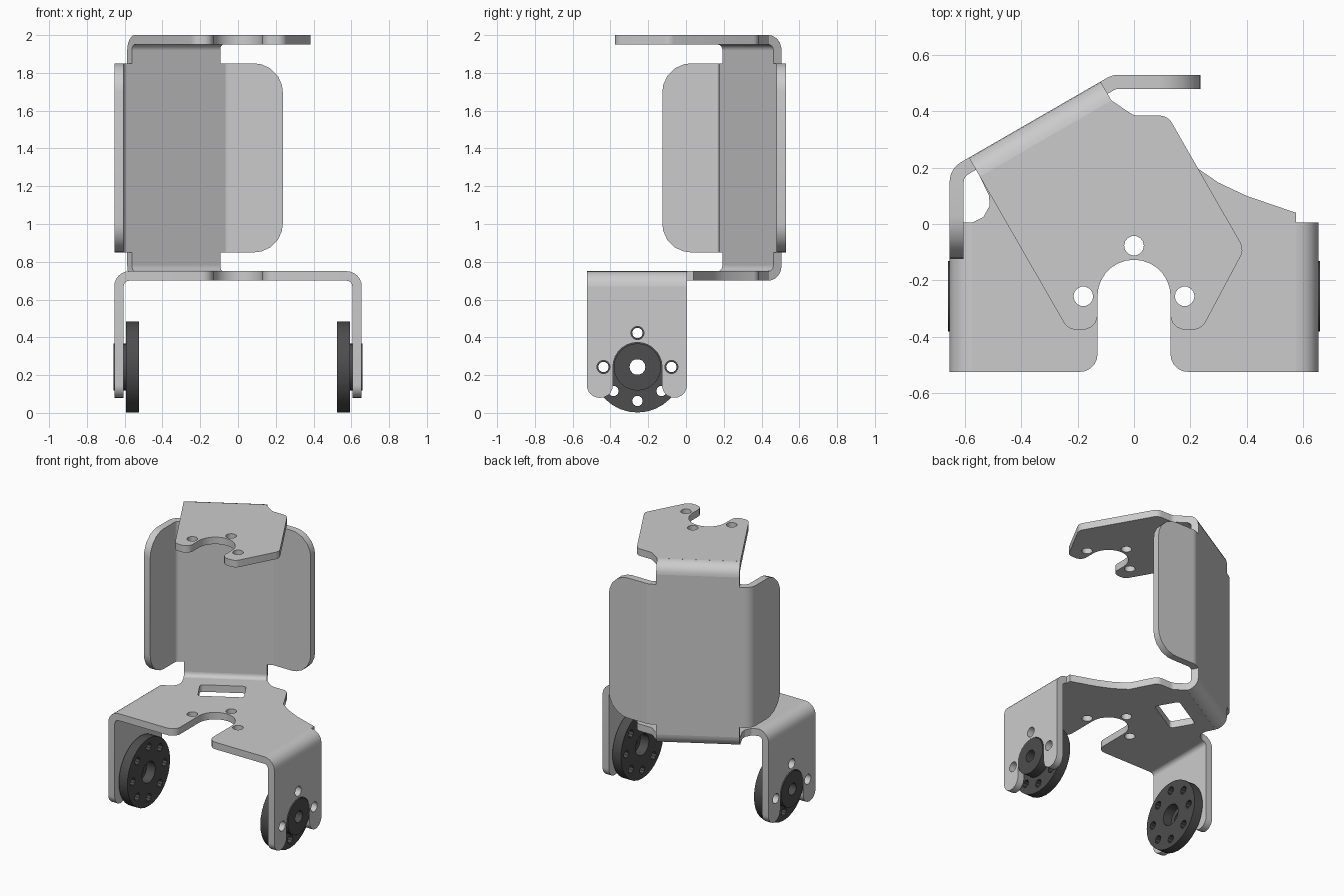
import bpy, bmesh
from math import sin, cos, pi, radians
from mathutils import Matrix, Vector

if "Cube" in bpy.data.objects:
    bpy.data.objects.remove(bpy.data.objects["Cube"])

U = Vector((cos(pi / 6), sin(pi / 6), 0))    # along the slanted back wall
V = Vector((-sin(pi / 6), cos(pi / 6), 0))   # outward from the back wall
X, Y, Z = Vector((1, 0, 0)), Vector((0, 1, 0)), Vector((0, 0, 1))
parts = []


def frame(a, b, c):
    return Matrix((a, b, c)).transposed().to_4x4()


def arc(cx, cy, r, a0, a1, n=10):
    return [(cx + r * cos(radians(a0 + (a1 - a0) * i / n)),
             cy + r * sin(radians(a0 + (a1 - a0) * i / n))) for i in range(n + 1)]


def circle(cx, cy, r, n=14):
    return arc(cx, cy, r, 0, 360, n)[:-1]


def rounded(pts, n=5):
    """Outline from (x, y) or (x, y, radius) corners."""
    out = []
    for i, p in enumerate(pts):
        if len(p) < 3:
            out.append(p)
            continue
        c = Vector(p[:2])
        d0 = (Vector(pts[i - 1][:2]) - c).normalized()
        d1 = (Vector(pts[(i + 1) % len(pts)][:2]) - c).normalized()
        half = d0.angle(d1) / 2
        mid = c + (d0 + d1).normalized() * p[2] / sin(half)
        t = p[2] * cos(half) / sin(half)
        v0, v1 = c + d0 * t - mid, c + d1 * t - mid
        for k in range(n + 1):
            v = v0.lerp(v1, k / n).normalized() * p[2]
            out.append((mid.x + v.x, mid.y + v.y))
    return out


def plate(name, loops, lo, hi, mat=Matrix.Identity(4), material=None):
    """Extrude an outline with holes from lo to hi along the frame's third axis."""
    cu = bpy.data.curves.new(name, 'CURVE')
    cu.dimensions, cu.fill_mode, cu.extrude = '2D', 'BOTH', (hi - lo) / 2
    for loop in loops:
        s = cu.splines.new('POLY')
        s.points.add(len(loop) - 1)
        for p, q in zip(s.points, loop):
            p.co = (q[0], q[1], 0, 1)
        s.use_cyclic_u = True
    tmp = bpy.data.objects.new(name + "_curve", cu)
    bpy.context.collection.objects.link(tmp)
    dg = bpy.context.evaluated_depsgraph_get()
    me = bpy.data.meshes.new_from_object(tmp.evaluated_get(dg))
    bpy.data.objects.remove(tmp)
    me.transform(mat @ Matrix.Translation((0, 0, (lo + hi) / 2)))
    bm = bmesh.new()
    bm.from_mesh(me)
    bmesh.ops.remove_doubles(bm, verts=bm.verts, dist=1e-5)
    bmesh.ops.recalc_face_normals(bm, faces=bm.faces)
    bm.to_mesh(me)
    bm.free()
    me.name = name
    me.materials.clear()
    if material:
        me.materials.append(material)
    ob = bpy.data.objects.new(name, me)
    bpy.context.collection.objects.link(ob)
    parts.append(ob)


def bend(name, cx, cy, a0, a1, lo, hi, mat=Matrix.Identity(4)):
    plate(name, [arc(cx, cy, .08, a0, a1, 6) + arc(cx, cy, .03, a1, a0, 6)], lo, hi, mat)


WALL, PROFILE = frame(U, Z, V), frame(V, Z, U)
YZ, XZ = frame(Y, Z, X), frame(X, Z, Y)
dark = bpy.data.materials.new("dark_metal")
dark.diffuse_color = (.075, .075, .075, 1)
dark.use_nodes = True
dark.node_tree.nodes["Principled BSDF"].inputs["Base Color"].default_value = dark.diffuse_color

# Shared plate features: U-slot, bolt holes and the neck to the wall
HY = -.257
slot = arc(0, HY, .13, 180, 0, 14)
bolts = [circle(sin(a) * .18, HY + cos(a) * .18, .035) for a in (-pi / 2, 0, pi / 2)]


def uv(u, v):
    p = U * u + V * v
    return (p.x, p.y)


NL, NR = -.39, .15
neck_l, neck_r = uv(NL, .42), uv(NR, .42)
relief_r = [(.12, .385, .05), (0, .385, .05)]

# Top plate
plate("top_plate", [rounded(
    [neck_l, (-.235, -.375, .05), (-.13, -.375, .05)] + slot +
    [(.13, -.375, .05), (.24, -.375, .05), (.392, -.09, .05)] + relief_r + [neck_r])]
    + bolts, 1.95, 2.0)

# Lower plate with a rectangular cable slot
window = rounded([uv(-.125 + a * .15, .235 + b * .085) + (.02,)
                  for a, b in ((-1, -1), (1, -1), (1, 1), (-1, 1))])
plate("lower_plate", [rounded(
    [(-.575, .005), (-.575, -.525), (-.13, -.525, .06)] + slot +
    [(.13, -.525, .06), (.575, -.525), (.575, .04), (.40, .10), (.30, .147), (.215, .205)] +
    relief_r + [neck_r, neck_l, (-.515, .10), (-.513, .065), (-.535, .025)])]
    + bolts + [window], .70, .75)

# Back wall with its rolled top and bottom edges
WL, WR, Z0, Z1 = -.423, .178, .85, 1.85
plate("back_wall", [[(NL, .78), (NR, .78), (NR, Z0), (WR, Z0), (WR, Z1), (NR, Z1),
                     (NR, 1.92), (NL, 1.92), (NL, Z1), (WL, Z1), (WL, Z0), (NL, Z0)]],
      .4475, .4975, WALL)
bend("wall_top_bend", .4175, 1.92, 0, 90, NL, NR, PROFILE)
bend("wall_bottom_bend", .4175, .78, -90, 0, NL, NR, PROFILE)

# Side flanges of the wall
bend("right_flange_bend", -.055, .45, 90, 120, Z0, Z1)
plate("right_flange", [rounded([(-.055, Z0), (.237, Z0, .15), (.237, Z1, .15), (-.055, Z1)])],
      .48, .53, XZ)
bend("left_flange_bend", -.575, .15, 120, 180, Z0, Z1)
plate("left_flange", [rounded([(.15, Z0), (-.125, Z0, .15), (-.125, Z1, .15), (.15, Z1)])],
      -.655, -.605, YZ)

# Legs and round horns, mirrored left and right
HZ = .243
leg = rounded([(-.525, .67), (-.525, .08, .066), (HY - .13, .08, .066)] +
              arc(HY, HZ, .13, 180, 0, 14) +
              [(HY + .13, .08, .066), (.005, .08, .066), (.005, .67)])
leg_holes = [circle(HY + sin(a) * .18, HZ + cos(a) * .18, .035) for a in (-pi / 2, 0, pi / 2)]
horn_holes = [circle(HY + sin(k * pi / 4) * .18, HZ + cos(k * pi / 4) * .18, .028, 10)
              for k in range(8)]
for side, s in (("left", -1), ("right", 1)):
    yz = frame(Y, Z, X * s)
    plate(side + "_leg", [leg] + leg_holes, .605, .655, yz)
    bend(side + "_leg_bend", .575, .67, 0, 90, -.525, .005, frame(X * s, Z, Y))
    plate(side + "_horn_disc", [circle(HY, HZ, .241, 32), circle(HY, HZ, .075, 20)] + horn_holes,
          .525, .592, yz, dark)
    plate(side + "_horn_boss", [circle(HY, HZ, .125, 24), circle(HY, HZ, .042)],
          .592, .66, yz, dark)

# Smooth shading on curved edges
bpy.ops.object.select_all(action='DESELECT')
for ob in parts:
    ob.select_set(True)
bpy.context.view_layer.objects.active = parts[0]
bpy.ops.object.shade_smooth_by_angle(angle=radians(30))
